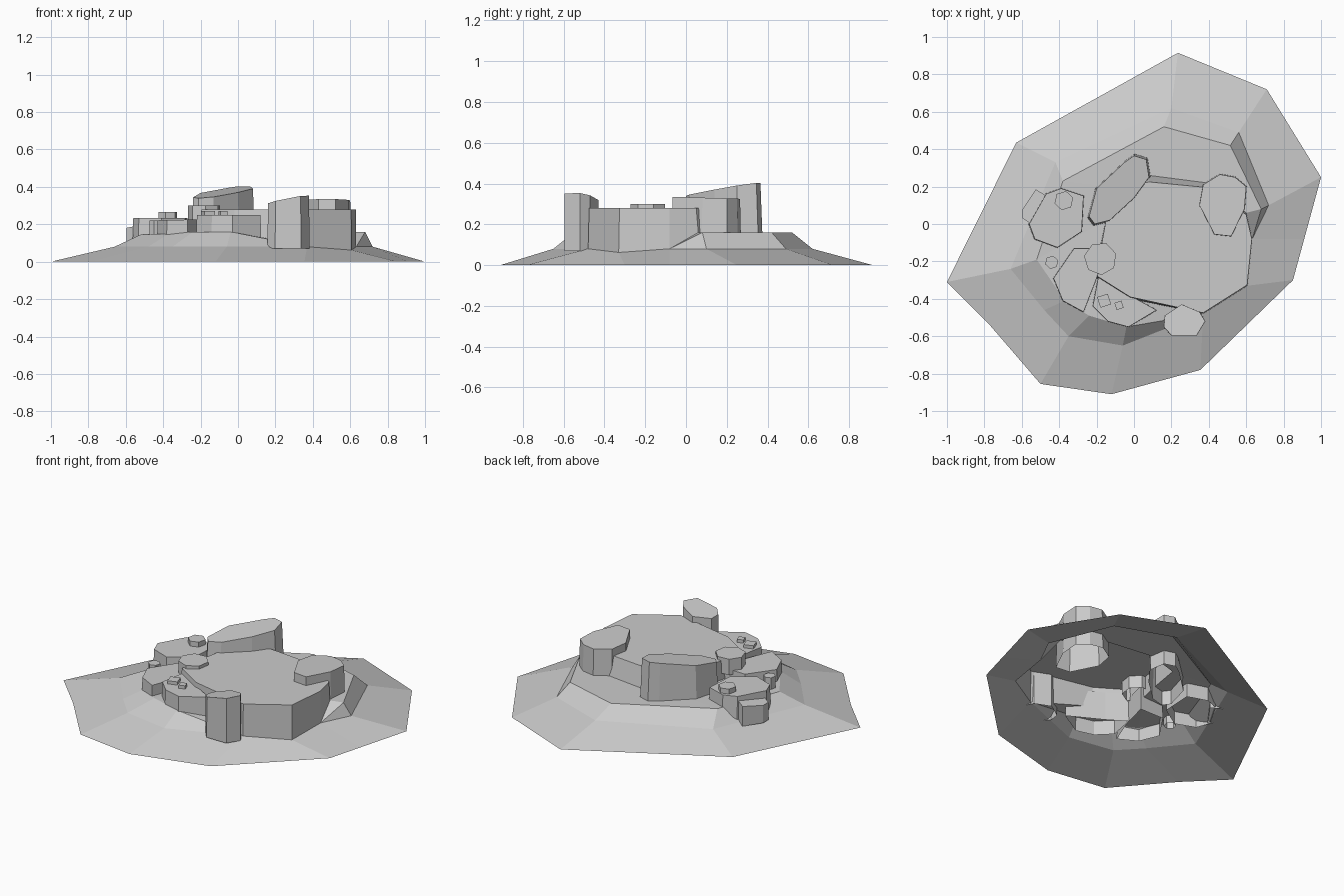
import bpy, bmesh, math

if "Cube" in bpy.data.objects:
    bpy.data.objects.remove(bpy.data.objects["Cube"])


def finish(name, bm):
    bmesh.ops.remove_doubles(bm, verts=bm.verts, dist=0.0005)
    bmesh.ops.recalc_face_normals(bm, faces=bm.faces)
    me = bpy.data.meshes.new(name)
    bm.to_mesh(me)
    bm.free()
    ob = bpy.data.objects.new(name, me)
    bpy.context.collection.objects.link(ob)
    return ob


def loft(name, rings):
    """Open shell through equal-count rings, capped on top only."""
    bm = bmesh.new()
    vs = [[bm.verts.new(p) for p in r] for r in rings]
    n = len(rings[0])
    for a, b in zip(vs, vs[1:]):
        for i in range(n):
            j = (i + 1) % n
            # skip the zero-area quads where two rings share an edge
            same = [(a[k].co - b[k].co).length < 1e-4 for k in (i, j)]
            if all(same):
                continue
            bm.faces.new((a[i], a[j], b[j], b[i]))
    bm.faces.new(vs[-1])
    return finish(name, bm)


def with_z(pts, z):
    return [p if len(p) == 3 else (p[0], p[1], z) for p in pts]


def rock(name, pts, plane, bottom, flare=1.05):
    """Prism with a tilted top z = a + b*x + c*y, slightly flared to its open base."""
    a, b, c = plane
    cx = sum(p[0] for p in pts) / len(pts)
    cy = sum(p[1] for p in pts) / len(pts)
    base = [(cx + (x - cx) * flare, cy + (y - cy) * flare, bottom) for x, y in pts]
    top = [(x, y, a + b * x + c * y) for x, y in pts]
    return loft(name, [base, top])


def pebble(name, x, y, r, top, bottom, n=7, turn=0.3):
    pts = [(x + r * math.cos(turn + math.tau * i / n),
            y + r * math.sin(turn + math.tau * i / n)) for i in range(n)]
    return rock(name, pts, (top, 0, 0), bottom, 1.0)


# Ground skirt, terrace and plateau as one stepped shell
outer = [(-.5, -.855), (-.12, -.91), (.355, -.78), (.85, -.30), (.91, -.08), (1, .25),
         (.71, .72), (.235, .915), (-.63, .435), (-1, -.31), (-.78, -.53)]
f1, f2, f3 = (.37, -.48, .08), (.607, -.33, .062), (.632, -.08, .08)
middle = [(-.35, -.6), (-.06, -.65), f1, f2, f3, (.72, .10),
          (.56, .49), (.2, .62), (-.42, .33), (-.66, -.24), (-.48, -.46)]
terrace = [(-.24, -.49), (-.04, -.55), f1, f2, f3, (.68, .08),
           (.515, .42), (.16, .52), (-.38, .23), (-.52, -.19, .145), (-.37, -.41, .15)]
foot = [(-.2, -.29), (-.02, -.40), f1, f2, f3, (.6, .06),
        (.39, .22), (.08, .26), (-.12, .2), (-.15, .02), (-.18, -.12)]
crown = [(-.195, -.28), (-.02, -.39), (.37, -.475), (.605, -.326), (.63, -.08), (.6, .05),
         (.39, .195), (.08, .225), (-.12, .18), (-.15, .02), (-.175, -.12)]
loft("hill", [with_z(outer, 0), with_z(middle, .08), with_z(terrace, .16),
              with_z(foot, .16), with_z(crown, .28)])

# Large boulders around the plateau
rock("back_boulder", [(-.24, .04), (-.21, 0), (-.13, .02), (0, .14), (.08, .25),
                      (.065, .345), (0, .365), (-.05, .33), (-.2, .19)],
     (.35, .05, .145), .07, 1.07)
rock("right_boulder", [(.35, .1), (.43, -.055), (.52, -.065), (.59, .08), (.60, .2),
                       (.54, .25), (.46, .265), (.37, .21)], (.333, 0, -.03), .07, 1.04)
rock("front_pillar", [(.16, -.55), (.2, -.595), (.335, -.595), (.38, -.52),
                      (.35, -.47), (.255, -.43), (.165, -.49)], (.225, .2, -.1), .07, 1.02)

# Low rocks on the left
rock("front_left_rock", [(-.43, -.29), (-.38, -.41), (-.27, -.47), (-.2, -.29),
                         (-.16, -.13), (-.32, -.13)], (.23, .02, 0), .07, 1.03)
rock("front_rock", [(-.22, -.44), (-.14, -.52), (-.03, -.55), (.12, -.46),
                    (-.08, -.35), (-.19, -.28)], (.25, 0, 0), .07, 1.03)
rock("left_rock", [(-.56, 0), (-.53, -.08), (-.41, -.125), (-.28, -.04),
                   (-.27, .15), (-.39, .19), (-.47, .16)], (.234, 0, 0), .07, 1.03)
rock("left_side_rock", [(-.595, .03), (-.55, .0), (-.45, .14), (-.525, .185),
                        (-.595, .08)], (.30, .2, 0), .07, 1.0)

# Small stones resting on and beside the low rocks
pebble("cap_stone", -.18, -.185, .088, .30, .2, 7)
pebble("left_cap_stone", -.375, .125, .052, .265, .2, 6)
pebble("side_pebble", -.44, -.205, .036, .22, .1, 6)
for i, (x, y, s) in enumerate([(-.16, -.41, .042), (-.08, -.435, .028)]):
    pebble(f"chip_{i}", x, y, s, .27, .22, 4, 1.1)
